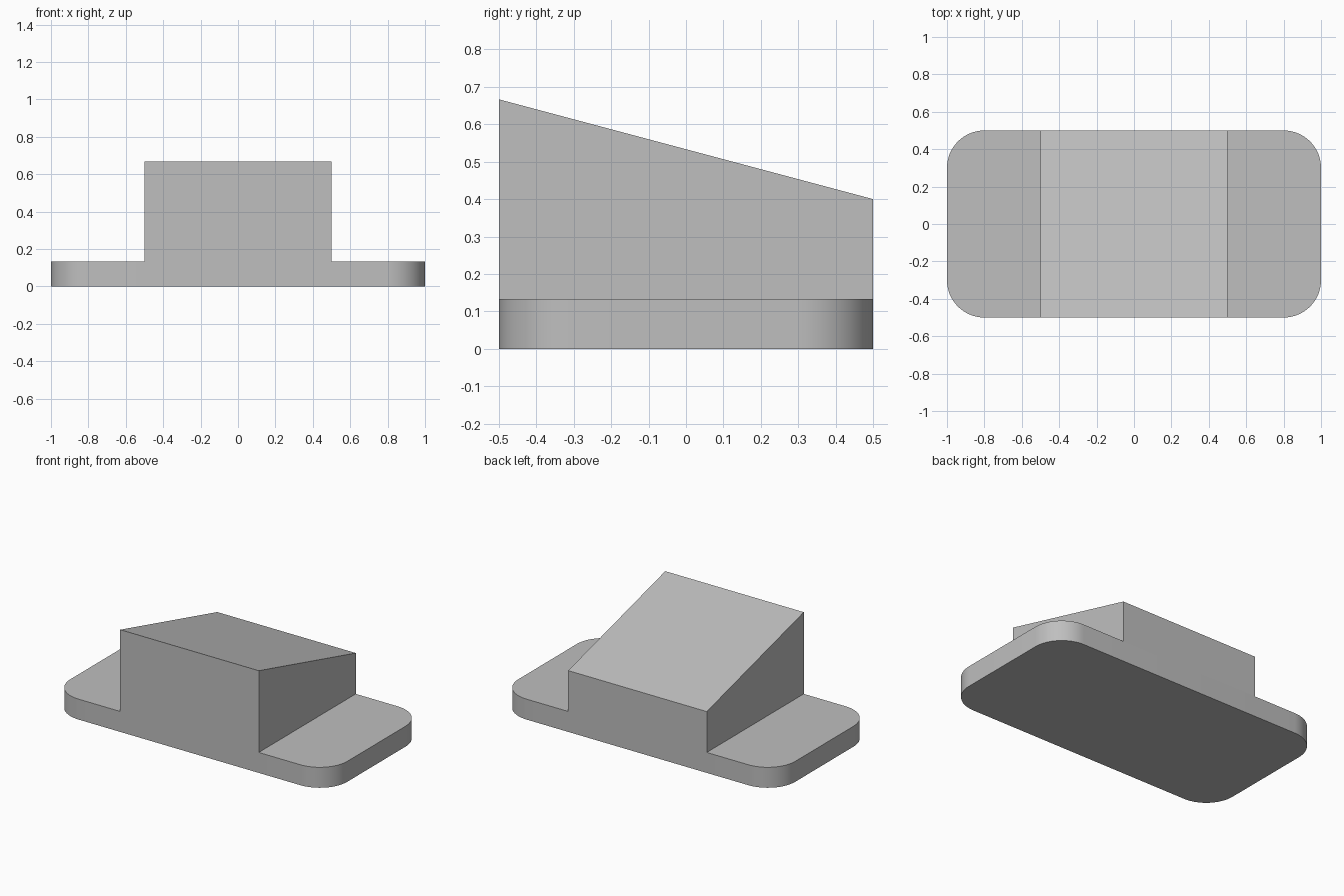
import bpy
import bmesh
import math

cube = bpy.data.objects.get("Cube")
if cube:
    bpy.data.objects.remove(cube, do_unlink=True)

HALF_X, HALF_Y = 1.0, 0.5
BASE_H = 2 / 15
CORNER_R = 0.2
BLOCK_HALF = 0.5
FRONT_H, BACK_H = 2 / 3, 0.4

grey = bpy.data.materials.new("plain grey")
grey.use_nodes = True
colour = (0.52, 0.52, 0.52, 1)
grey.diffuse_color = colour
grey.node_tree.nodes["Principled BSDF"].inputs["Base Color"].default_value = colour


def extruded(name, outline, direction):
    """Solid made by sweeping a closed outline along a direction."""
    bm = bmesh.new()
    face = bm.faces.new([bm.verts.new(p) for p in outline])
    swept = bmesh.ops.extrude_face_region(bm, geom=[face], use_keep_orig=True)
    verts = [g for g in swept["geom"] if isinstance(g, bmesh.types.BMVert)]
    bmesh.ops.translate(bm, verts=verts, vec=direction)
    bmesh.ops.recalc_face_normals(bm, faces=bm.faces)
    mesh = bpy.data.meshes.new(name)
    bm.to_mesh(mesh)
    bm.free()
    mesh.materials.append(grey)
    obj = bpy.data.objects.new(name, mesh)
    bpy.context.collection.objects.link(obj)
    return obj


# Flat base plate with rounded corners
STEPS = 16
outline = []
for corner, (sx, sy) in enumerate([(1, 1), (-1, 1), (-1, -1), (1, -1)]):
    for i in range(STEPS + 1):
        a = math.pi / 2 * (corner + i / STEPS)
        outline.append((sx * (HALF_X - CORNER_R) + CORNER_R * math.cos(a),
                        sy * (HALF_Y - CORNER_R) + CORNER_R * math.sin(a), 0))
base = extruded("base_plate", outline, (0, 0, BASE_H))

# Wedge block, tall at the front and sloping down to the back
profile = [(-HALF_Y, BASE_H), (HALF_Y, BASE_H), (HALF_Y, BACK_H), (-HALF_Y, FRONT_H)]
extruded("sloped_block", [(-BLOCK_HALF, y, z) for y, z in profile],
         (2 * BLOCK_HALF, 0, 0))

# Smooth the rounded corners, keep the rims sharp
bpy.ops.object.select_all(action="DESELECT")
base.select_set(True)
bpy.context.view_layer.objects.active = base
bpy.ops.object.shade_smooth_by_angle(angle=math.radians(30))
